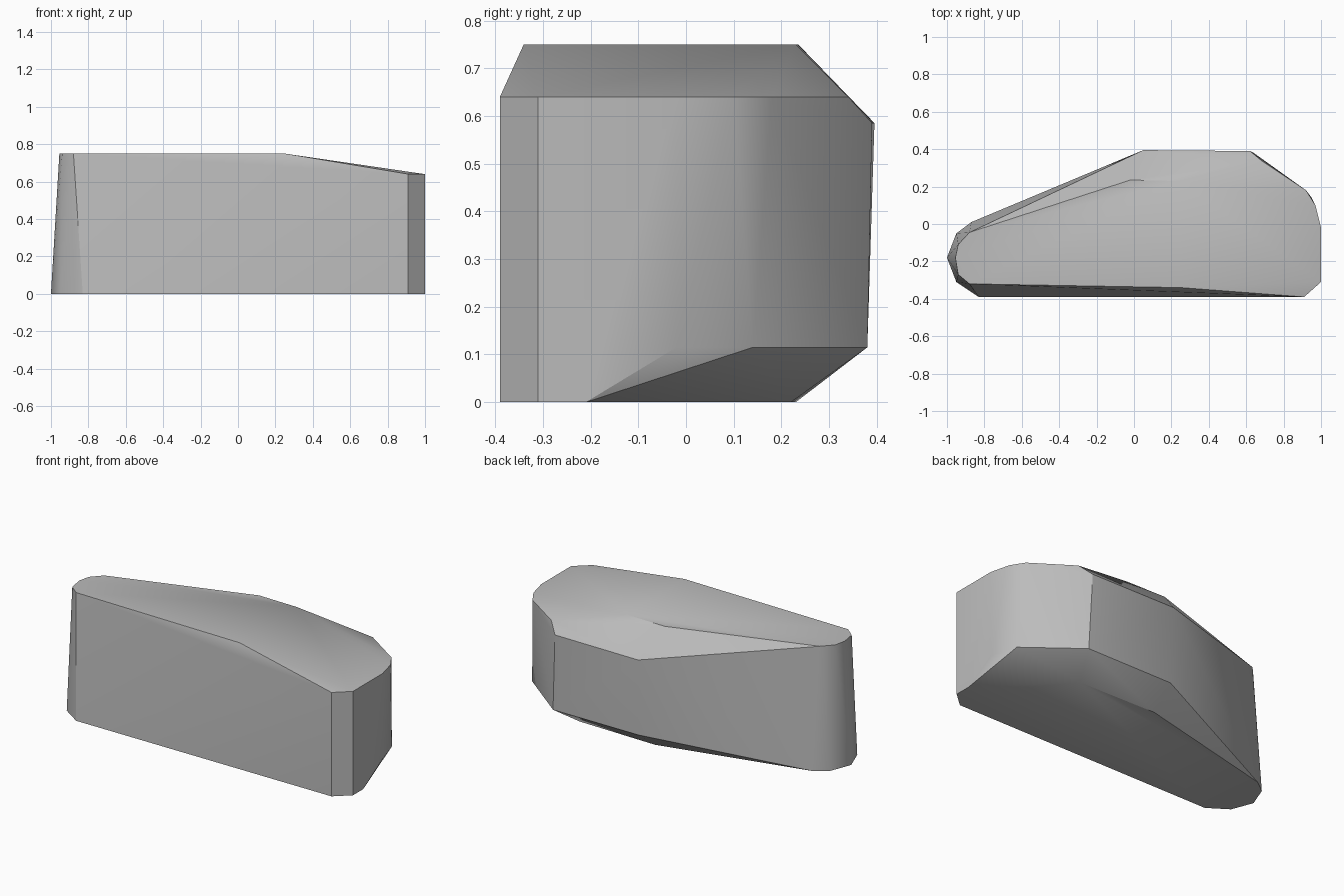
import bpy
import bmesh
import math

cube = bpy.data.objects.get("Cube")
if cube:
    bpy.data.objects.remove(cube, do_unlink=True)

grey = bpy.data.materials.new("plain_grey")
grey.use_nodes = True
colour = (0.5, 0.5, 0.5, 1)
grey.diffuse_color = colour
grey.node_tree.nodes["Principled BSDF"].inputs["Base Color"].default_value = colour


def ring(points, z):
    """Outline points at one height."""
    return [(x, y, z) for x, y in points]


# Flat underside
base = ring([(-.83, -.39), (.91, -.39), (1, -.31), (1, -.21), (.57, .22),
             (.05, .23), (-.87, .01), (-.95, -.05), (-1, -.18), (-.95, -.31)], 0)
# Lower rim of the back wall, above the undercut
lower_rim = ring([(1, -.02), (.95, .14), (.64, .38), (.06, .38)], .115)
# Upper rim of the back wall, below the bevel
upper_rim = ring([(.62, .39), (.05, .395)], .585)
# Low end of the sloping top
nose = ring([(.91, -.39), (1, -.31), (1, -.02), (.97, .1), (.92, .18), (.68, .34)], .64)
# Level part of the top
crown = ring([(-.88, -.32), (.25, -.34), (.24, .23), (-.02, .235),
              (-.88, -.045), (-.94, -.11), (-.955, -.18), (-.94, -.27)], .75)

# Skin the outlines into one solid block
bm = bmesh.new()
for point in base + lower_rim + upper_rim + nose + crown:
    bm.verts.new(point)
bmesh.ops.convex_hull(bm, input=bm.verts)
bmesh.ops.dissolve_limit(bm, angle_limit=math.radians(1), verts=bm.verts, edges=bm.edges)
bmesh.ops.recalc_face_normals(bm, faces=bm.faces)
mesh = bpy.data.meshes.new("block_body")
bm.to_mesh(mesh)
bm.free()
mesh.materials.append(grey)
body = bpy.data.objects.new("block_body", mesh)
bpy.context.collection.objects.link(body)

# Soft shading with crisp main edges
bpy.ops.object.select_all(action="DESELECT")
body.select_set(True)
bpy.context.view_layer.objects.active = body
bpy.ops.object.shade_smooth_by_angle(angle=math.radians(30))
